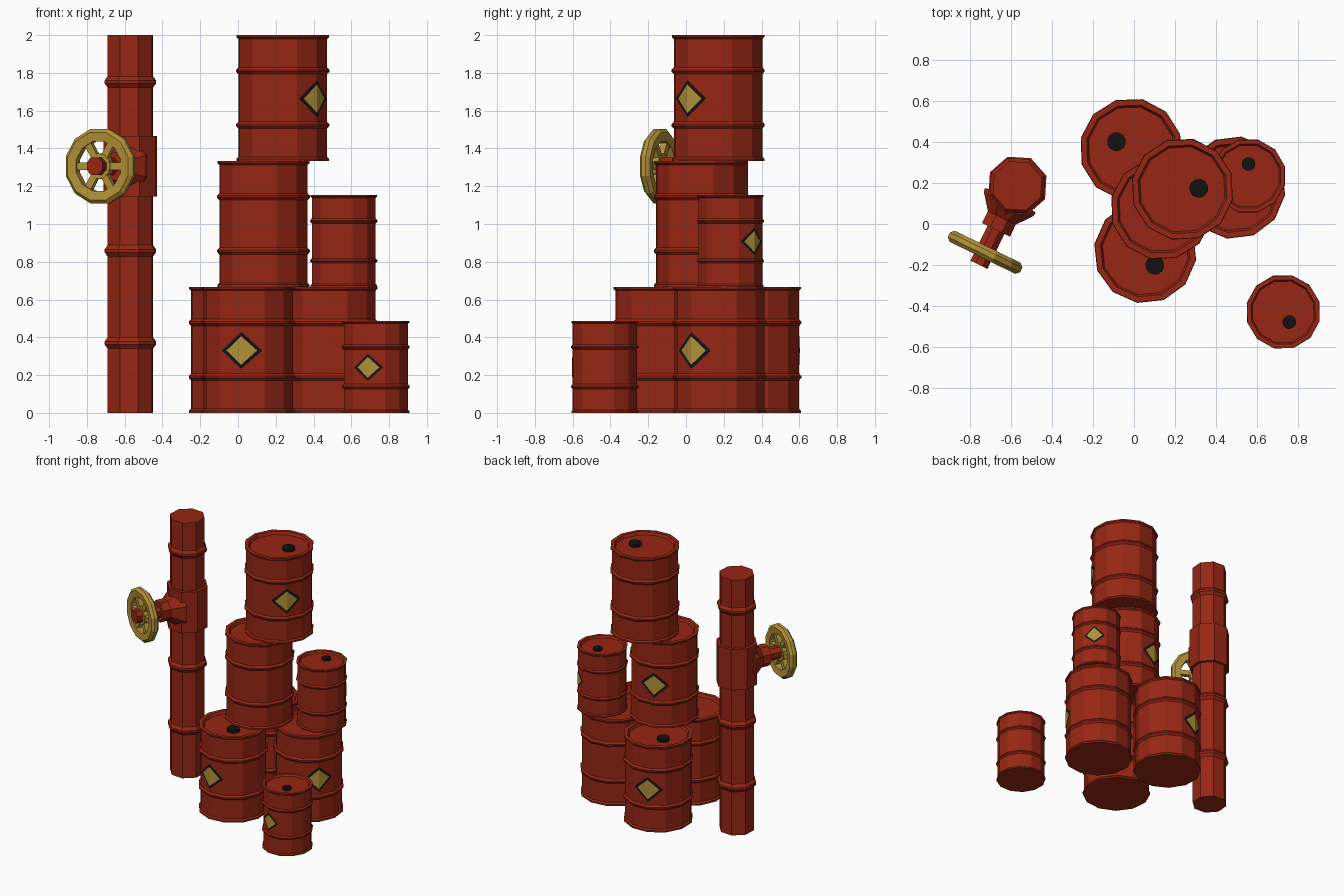
import bpy, bmesh
from math import sin, cos, pi, radians
from mathutils import Matrix, Vector

if "Cube" in bpy.data.objects:
    bpy.data.objects.remove(bpy.data.objects["Cube"])


def material(name, r, g, b):
    m = bpy.data.materials.new(name)
    m.diffuse_color = (r, g, b, 1)
    m.use_nodes = True
    m.node_tree.nodes["Principled BSDF"].inputs["Base Color"].default_value = m.diffuse_color
    return m


RED = material("red_paint", 0.31, 0.02, 0.007)
GOLD = material("gold_paint", 0.45, 0.29, 0.04)
BLACK = material("black_paint", 0.006, 0.006, 0.006)


def finish(bm, name, mat, matrix, recalc=True):
    if recalc:
        bmesh.ops.recalc_face_normals(bm, faces=bm.faces)
    me = bpy.data.meshes.new(name)
    bm.to_mesh(me)
    bm.free()
    me.materials.append(mat)
    ob = bpy.data.objects.new(name, me)
    ob.matrix_world = matrix
    bpy.context.collection.objects.link(ob)
    return ob


def lathe(name, profile, sides, mat, matrix, start=0.0, closed=False):
    """Turn (radius, height) points about local z; radius 0 becomes a pole."""
    bm = bmesh.new()
    rings = []
    for r, z in profile:
        if r == 0:
            rings.append([bm.verts.new((0, 0, z))] * sides)
        else:
            angs = [start + 2 * pi * i / sides for i in range(sides)]
            rings.append([bm.verts.new((r * cos(a), r * sin(a), z)) for a in angs])
    pairs = list(zip(rings, rings[1:]))
    if closed:
        pairs.append((rings[-1], rings[0]))
    for lo, hi in pairs:
        for i in range(sides):
            j = (i + 1) % sides
            loop = list(dict.fromkeys((lo[i], lo[j], hi[j], hi[i])))
            bm.faces.new(loop)
    return finish(bm, name, mat, matrix)


def diamond(name, radius, half_w, half_h, z, mat, matrix):
    """Diamond folded over the barrel edge that lies on local +x."""
    bm = bmesh.new()
    edge = Vector((radius, 0, z))
    step = Vector((cos(pi / 6), sin(pi / 6), 0)) * radius + Vector((0, 0, z)) - edge
    tip = edge + step.normalized() * half_w
    top = bm.verts.new(edge + Vector((0, 0, half_h)))
    low = bm.verts.new(edge - Vector((0, 0, half_h)))
    left = bm.verts.new(tip)
    right = bm.verts.new((tip.x, -tip.y, tip.z))
    bm.faces.new((low, left, top)[::-1])
    bm.faces.new((low, top, right)[::-1])
    for f in bm.faces:
        f.normal_update()
        if f.normal.x < 0:
            f.normal_flip()
    return finish(bm, name, mat, matrix, recalc=False)


H = 2 / 3
BARREL = [(0, 0), (.25, 0), (.25, .012), (.24, .022)]
for zr in (.19, .478):
    BARREL += [(.24, zr - .018), (.252, zr - .005), (.252, zr + .005), (.24, zr + .018)]
BARREL += [(.24, H - .02), (.25, H - .011), (.25, H), (.222, H), (.212, H - .022), (0, H - .022)]


def barrel(name, x, y, z, label_deg, scale=1.0):
    m = (Matrix.Translation((x, y, z)) @ Matrix.Rotation(radians(label_deg), 4, 'Z')
         @ Matrix.Scale(scale, 4))
    lathe(name, BARREL, 12, RED, m)
    # filler cap sits 45 degrees round from the label
    cap = m @ Matrix.Translation((.08 * cos(pi / 4), .08 * sin(pi / 4), H - .025))
    lathe(name + "_cap", [(0, 0), (.046, 0), (.046, .025), (0, .025)], 12, BLACK, cap)
    diamond(name + "_label_border", .243, .112, .098, H / 2 - .003, BLACK, m)
    diamond(name + "_label", .2455, .085, .076, H / 2 - .003, GOLD, m)


# Stack of barrels
barrel("barrel_back", -.015, .365, 0, 107)
barrel("barrel_front", .055, -.137, 0, -99)
barrel("barrel_right", .49, .178, 0, -38)
barrel("barrel_middle", .135, .075, H, 107)
barrel("barrel_top", .237, .17, 2 * H, -42)
barrel("small_barrel_upper", .56, .235, H, 45, .73)
barrel("small_barrel_ground", .73, -.43, 0, -104, .73)

# Vertical pipe with weld rings and valve sleeve
px, py, vz = -.57, .187, 1.306
turn = radians(-116)
base = Matrix.Translation((px, py, 0))
pipe = [(0, 0), (.127, 0)]
for zr in (.37, .858, 1.752):
    if zr > vz:
        pipe += [(.127, vz - .16), (.15, vz - .16), (.15, vz + .16), (.127, vz + .16)]
    pipe += [(.127, zr - .03), (.144, zr - .008), (.144, zr + .008), (.127, zr + .03)]
pipe += [(.127, 2), (0, 2)]
lathe("pipe", pipe, 8, RED, base, turn)

# Valve neck, stem and wheel along the outward axis
d = Vector((cos(turn), sin(turn), 0))
axis = Matrix.Translation((px, py, vz)) @ d.to_track_quat('Z', 'Y').to_matrix().to_4x4()
lathe("valve_neck", [(0, .05), (.15, .08), (.145, .1), (.082, .175), (.082, .24), (0, .24)],
      8, RED, axis, pi / 8)
lathe("valve_stem", [(0, .2), (.05, .2), (.05, .43), (0, .43)], 8, RED, axis, pi / 8)

wheel = axis @ Matrix.Translation((0, 0, .362))
lathe("wheel_rim", [(.135, -.024), (.185, -.03), (.204, -.012), (.204, .012), (.185, .03), (.135, .024)],
      12, GOLD, wheel, pi / 12, closed=True)
lathe("wheel_hub", [(0, -.022), (.068, -.022), (.068, .022), (0, .022)], 12, GOLD, wheel)
for k in range(6):
    bm = bmesh.new()
    bmesh.ops.create_cube(bm, size=1, matrix=Matrix.Translation((.095, 0, 0))
                          @ Matrix.Diagonal((.1, .038, .034, 1)))
    finish(bm, f"wheel_spoke_{k + 1}", GOLD, wheel @ Matrix.Rotation(k * pi / 3, 4, 'Z'))
